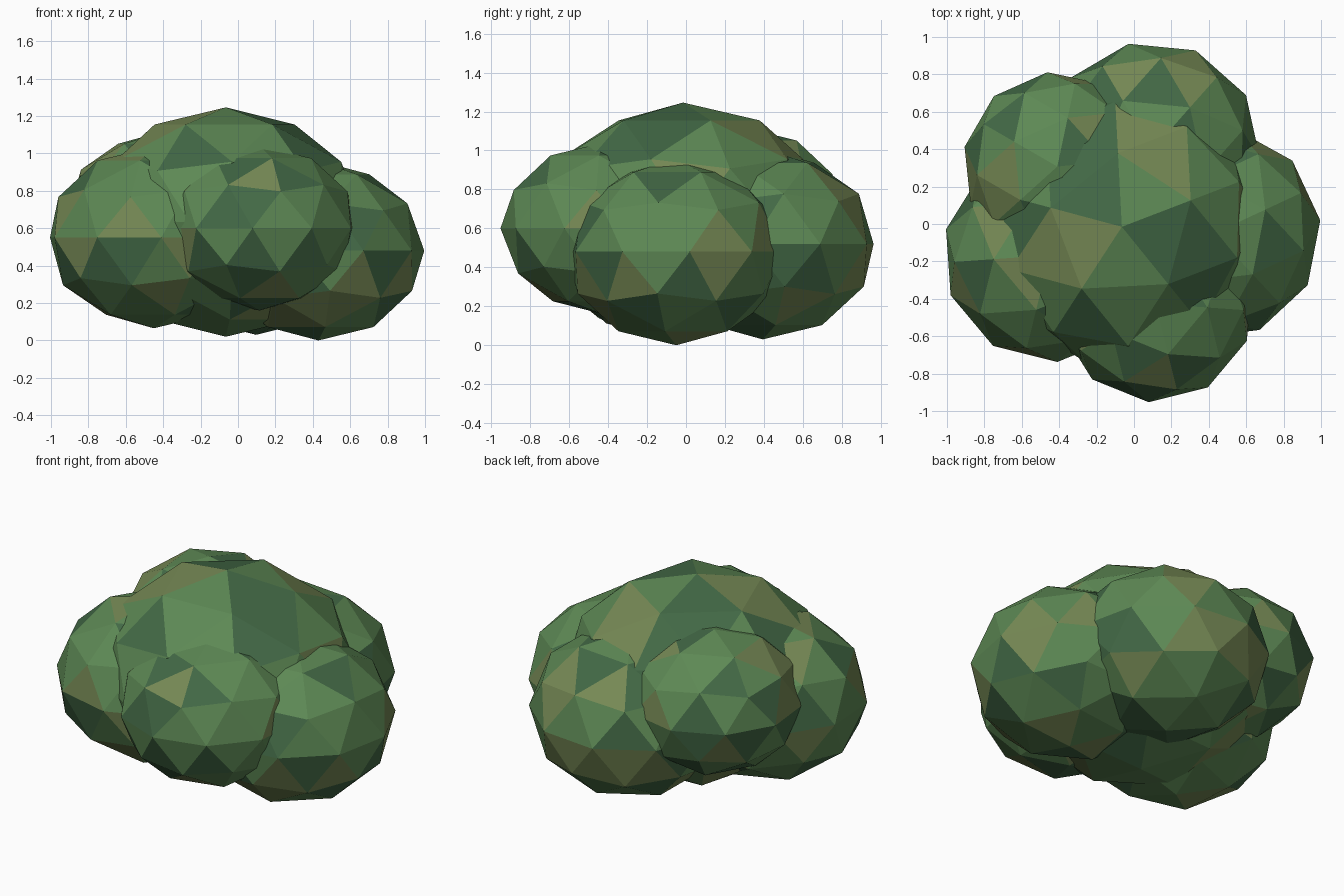
import bpy, math, random

if "Cube" in bpy.data.objects:
    bpy.data.objects.remove(bpy.data.objects["Cube"])

random.seed(4)


def material(name, rgb):
    m = bpy.data.materials.new(name)
    m.diffuse_color = (*rgb, 1)
    m.use_nodes = True
    m.node_tree.nodes["Principled BSDF"].inputs["Base Color"].default_value = m.diffuse_color
    return m


# Leaf tones scattered over the facets
tones = [material("leaf_green", (0.11, 0.25, 0.09)),
         material("leaf_olive", (0.18, 0.25, 0.09)),
         material("leaf_teal", (0.055, 0.14, 0.06))]


def clump(name, centre, radius, height, turn):
    """Flattened 80-sided ball of leaves, turned about z."""
    bpy.ops.mesh.primitive_ico_sphere_add(
        subdivisions=2, radius=1, location=centre,
        rotation=(0, 0, math.radians(turn)))
    ob = bpy.context.object
    ob.name = name
    ob.scale = (radius, radius, height)
    bpy.ops.object.transform_apply(location=False, rotation=True, scale=True)
    for m in tones:
        ob.data.materials.append(m)
    for p in ob.data.polygons:
        p.use_smooth = False
        p.material_index = random.choices((0, 1, 2), (6, 2, 2))[0]
    return ob


# Tall middle clump
clump("middle_clump", (-0.065, -0.015, 0.633), 0.75, 0.613, 21)

# Ring of side clumps
clump("right_clump", (0.43, -0.05, 0.48), 0.57, 0.48, 25)
clump("front_clump", (0.115, -0.427, 0.60), 0.527, 0.44, -4)
clump("front_left_clump", (-0.45, -0.167, 0.55), 0.572, 0.485, 40)
clump("back_left_clump", (-0.41, 0.307, 0.69), 0.507, 0.425, 6)
clump("back_right_clump", (0.096, 0.394, 0.52), 0.583, 0.49, 48.4)
